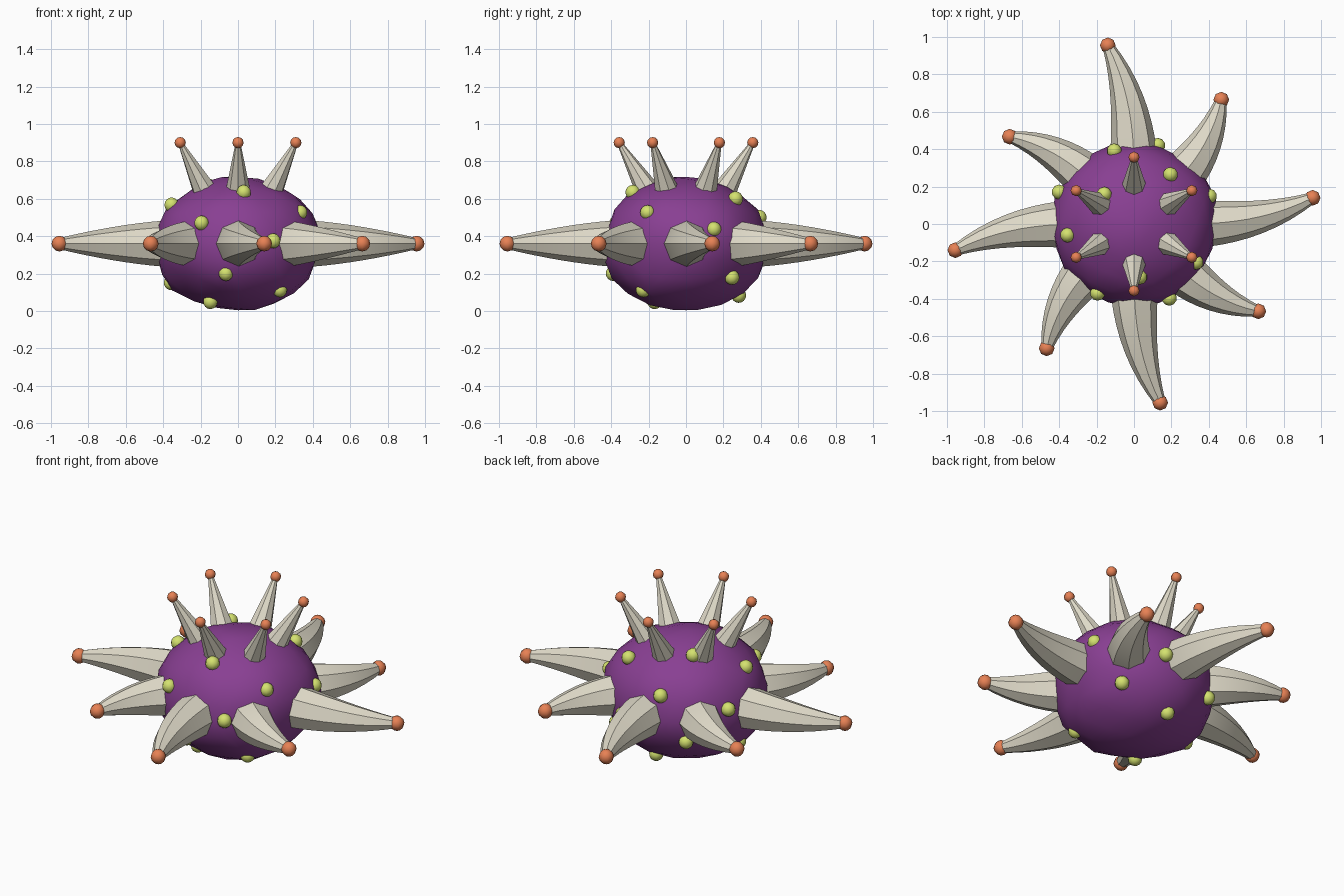
import bpy, bmesh, random
from math import sin, cos, pi, radians, exp
from mathutils import Vector, Matrix

if "Cube" in bpy.data.objects:
    bpy.data.objects.remove(bpy.data.objects["Cube"])

random.seed(4)
CENTRE = Vector((0, 0, 0.36))
SIZE = Vector((0.44, 0.44, 0.36))


def material(name, colour):
    m = bpy.data.materials.new(name)
    m.diffuse_color = (*colour, 1)
    m.use_nodes = True
    m.node_tree.nodes["Principled BSDF"].inputs["Base Color"].default_value = m.diffuse_color
    return m


PURPLE = material("purple_skin", (0.25, 0.05, 0.29))
BONE = material("bone", (0.74, 0.70, 0.58))
ORANGE = material("orange_tip", (0.80, 0.22, 0.09))
LIME = material("lime_spot", (0.66, 0.76, 0.16))


def finish(bm, name, mat, angle):
    bmesh.ops.recalc_face_normals(bm, faces=bm.faces[:])
    me = bpy.data.meshes.new(name)
    bm.to_mesh(me)
    bm.free()
    for p in me.polygons:
        p.use_smooth = True
    me.set_sharp_from_angle(angle=radians(angle))
    me.materials.append(mat)
    ob = bpy.data.objects.new(name, me)
    bpy.context.collection.objects.link(ob)
    return ob


def ball(name, pos, r, mat, segs=8, rings=6):
    bm = bmesh.new()
    bmesh.ops.create_uvsphere(bm, u_segments=segs, v_segments=rings, radius=r,
                              matrix=Matrix.Translation(pos))
    return finish(bm, name, mat, 60)


def tube(name, path, radii, mat, sides=8):
    bm = bmesh.new()
    rings = []
    for i, (p, r) in enumerate(zip(path, radii)):
        d = (path[min(i + 1, len(path) - 1)] - path[max(i - 1, 0)]).normalized()
        side = d.cross(Vector((0, 0, 1))).normalized()
        up = side.cross(d)
        rings.append([bm.verts.new(p + r * (cos(a) * side + sin(a) * up))
                      for a in (2 * pi * k / sides for k in range(sides))])
    for a, b in zip(rings, rings[1:]):
        for k in range(sides):
            n = (k + 1) % sides
            bm.faces.new((a[k], a[n], b[n], b[k]))
    bm.faces.new(rings[0])
    bm.faces.new(rings[-1])
    return finish(bm, name, mat, 30)


# Spots: position and whether the skin bulges around them
spots = [
    (0.03, -0.28, 0.63, 0), (-0.195, -0.37, 0.47, 0), (0.34, -0.21, 0.53, 1),
    (-0.36, -0.06, 0.57, 0), (0.195, 0.265, 0.60, 0), (0.42, 0.155, 0.44, 1),
    (0.29, 0.245, 0.18, 0), (0.0, 0.28, 0.085, 0), (0.235, -0.24, 0.10, 1),
    (0.19, -0.40, 0.375, 0), (-0.065, -0.39, 0.20, 1), (-0.37, 0.01, 0.145, 1),
    (-0.15, -0.17, 0.045, 0), (-0.105, 0.39, 0.50, 0), (0.13, 0.43, 0.34, 0),
    (-0.41, 0.175, 0.415, 0), (-0.16, 0.16, 0.67, 0), (-0.238, 0.34, 0.24, 0),
]
bulges = []
for i, (x, y, z, bulge) in enumerate(spots):
    d = Vector((x / SIZE.x, y / SIZE.y, (z - CENTRE.z) / SIZE.z)).normalized()
    if bulge:
        bulges.append(d)
    ball(f"spot_{i + 1}", CENTRE + d * SIZE, 0.04, LIME, 10, 8)

# Lumpy squashed body
bm = bmesh.new()
bmesh.ops.create_icosphere(bm, subdivisions=3, radius=1)
for v in bm.verts:
    d = v.co.normalized()
    k = 1 + random.uniform(-0.02, 0.02)
    k += sum(0.06 * exp(-(d.angle(b) / 0.28) ** 2) for b in bulges)
    v.co = CENTRE + d * SIZE * k
    v.co.z = max(v.co.z, 0.003)
finish(bm, "body", PURPLE, 60)

# Ring of eight curved arms, alternately long and short, with ball tips
for i in range(8):
    length = 0.955 if i % 2 == 0 else 0.80
    rot = Matrix.Rotation(i * pi / 4, 3, 'Z')
    path, radii = [], []
    for j in range(11):
        t = j / 10
        path.append(rot @ Vector((0.25 + t * (length - 0.25), 0.14 * t ** 2.5, 0.36)))
        radii.append(0.13 - 0.10 * t ** 1.7)
    tube(f"arm_{i + 1}", path, radii, BONE)
    ball(f"arm_tip_{i + 1}", path[-1], 0.042, ORANGE)

# Crown of six straight spikes with ball tips
for i in range(6):
    rot = Matrix.Rotation(pi / 2 + i * pi / 3, 3, 'Z')
    path = [rot @ Vector((0.15, 0, 0.55)), rot @ Vector((0.357, 0, 0.9))]
    tube(f"spike_{i + 1}", path, [0.085, 0.013], BONE)
    ball(f"spike_tip_{i + 1}", path[-1], 0.03, ORANGE)
